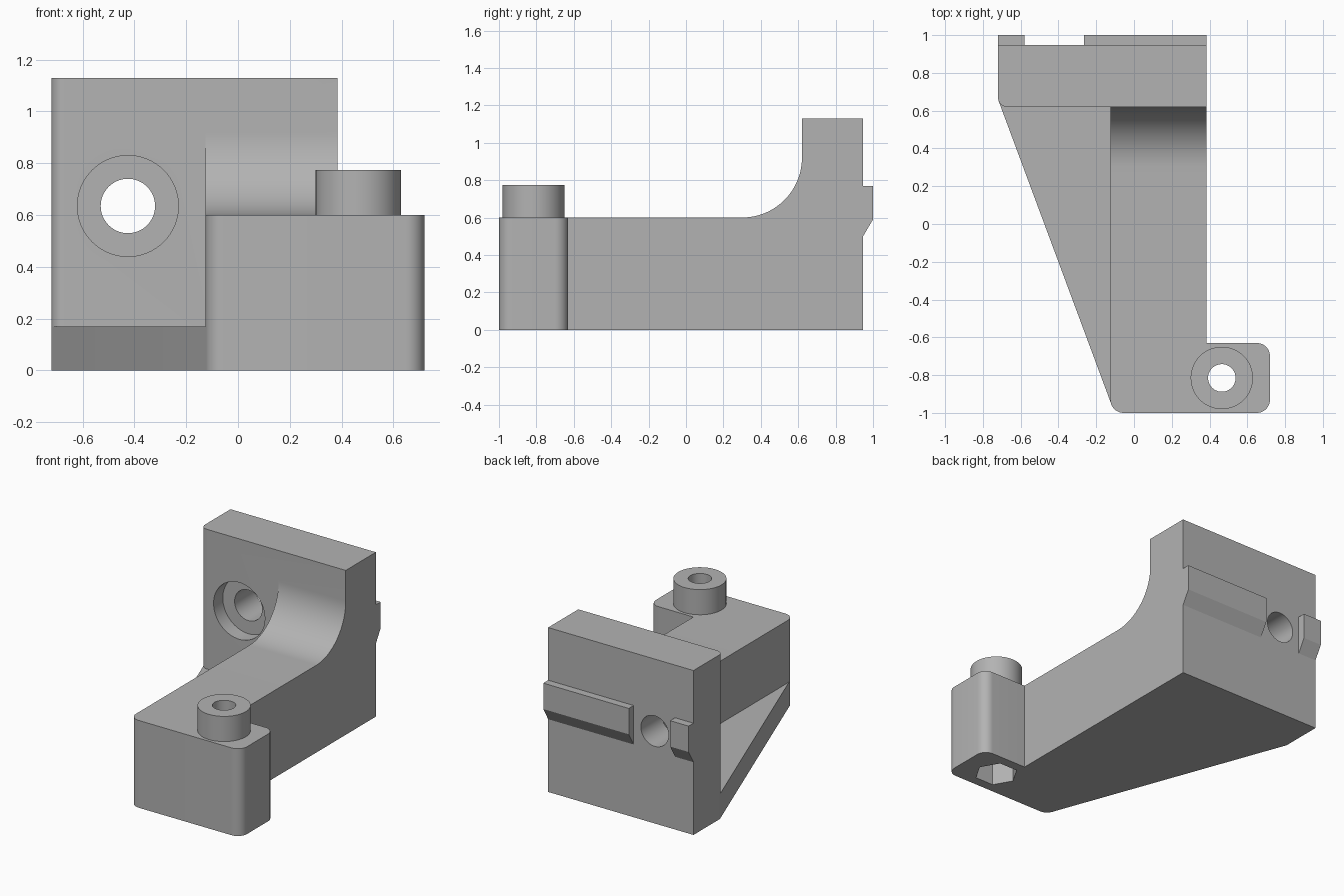
import bpy
import bmesh
from math import cos, sin, pi, radians
from mathutils import Vector

default = bpy.data.objects.get("Cube")
if default:
    bpy.data.objects.remove(default, do_unlink=True)

grey = bpy.data.materials.new("plain grey")
grey.use_nodes = True
COLOUR = (0.45, 0.45, 0.45, 1)
grey.diffuse_color = COLOUR
grey.node_tree.nodes["Principled BSDF"].inputs["Base Color"].default_value = COLOUR


def prism(name, outline, start, end, place):
    """Extrude a 2D outline from start to end; place maps (u, v, w) to xyz."""
    bm = bmesh.new()
    low = [bm.verts.new(place(u, v, start)) for u, v in outline]
    high = [bm.verts.new(place(u, v, end)) for u, v in outline]
    bm.faces.new(low)
    bm.faces.new(high)
    n = len(outline)
    for i in range(n):
        j = (i + 1) % n
        bm.faces.new((low[i], low[j], high[j], high[i]))
    bmesh.ops.recalc_face_normals(bm, faces=bm.faces)
    mesh = bpy.data.meshes.new(name)
    bm.to_mesh(mesh)
    bm.free()
    mesh.materials.append(grey)
    obj = bpy.data.objects.new(name, mesh)
    bpy.context.collection.objects.link(obj)
    return obj


def along_z(u, v, w):
    return Vector((u, v, w))


def along_x(u, v, w):
    return Vector((w, u, v))


def along_y(u, v, w):
    return Vector((u, w, v))


def arc(cx, cy, r, a0, a1, steps=10):
    angles = [radians(a0 + (a1 - a0) * i / steps) for i in range(steps + 1)]
    return [(cx + r * cos(a), cy + r * sin(a)) for a in angles]


def ring(cx, cy, r, sides=64):
    return [(cx + r * cos(2 * pi * i / sides), cy + r * sin(2 * pi * i / sides))
            for i in range(sides)]


def combine(target, other, operation):
    mod = target.modifiers.new(operation.title(), "BOOLEAN")
    mod.operation = operation
    mod.solver = "EXACT"
    mod.object = other
    bpy.context.view_layer.objects.active = target
    bpy.ops.object.modifier_apply(modifier=mod.name)
    bpy.data.objects.remove(other, do_unlink=True)


LEFT, RIGHT, INNER, FOOT_END = -0.72, 0.385, -0.125, 0.72
FRONT, PLATE_FRONT, PLATE_BACK = -1.0, 0.62, 0.947
ARM_TOP, PLATE_TOP = 0.6, 1.13
BOSS = (0.465, -0.815)
BOLT = (-0.425, 0.635)

# Upright plate with one softened front corner
plate_plan = arc(LEFT + 0.05, PLATE_FRONT + 0.05, 0.05, 180, 270) + [
    (RIGHT, PLATE_FRONT), (RIGHT, PLATE_BACK), (LEFT, PLATE_BACK)]
bracket = prism("bracket_body", plate_plan, 0, PLATE_TOP, along_z)

# Arm whose top sweeps up into the plate
arm_side = [(-0.67, 0), (0.8, 0), (0.8, 0.92)] + \
    arc(PLATE_FRONT - 0.32, ARM_TOP + 0.32, 0.32, 0, -90, 24) + [(-0.67, ARM_TOP)]
arm = prism("arm", arm_side, INNER, RIGHT, along_x)

# Foot block with rounded corners
r = 0.07
foot_plan = arc(INNER + r, FRONT + r, r, 180, 270) + \
    arc(FOOT_END - r, FRONT + r, r, 270, 360) + \
    arc(FOOT_END - r, -0.63 - r, r, 0, 90) + [(INNER, -0.63)]
foot = prism("foot", foot_plan, 0, ARM_TOP, along_z)

# Low triangular web beside the arm
web_plan = [(LEFT, 0.75), (LEFT, 0.67), (-0.717, 0.652),
            (-0.12, -0.954), (0, -0.9), (0, 0.75)]
web = prism("web", web_plan, 0, 0.17, along_z)

# Round boss on the foot
boss = prism("boss", ring(*BOSS, 0.165), 0.5, 0.773, along_z)

# Locating rail on the back, split around the bolt hole
rail_side = [(0.9, 0.5), (PLATE_BACK, 0.5), (1, 0.59), (1, 0.768), (0.9, 0.768)]
long_rail = prism("long_rail", rail_side, -0.265, RIGHT, along_x)
short_rail = prism("short_rail", rail_side, LEFT, -0.58, along_x)

for part in (arm, foot, web, boss, long_rail, short_rail):
    combine(bracket, part, "UNION")

# Counterbored bolt hole, boss hole and hexagonal nut pocket
cutters = (
    prism("bolt_hole", ring(*BOLT, 0.105), 0.5, 1.1, along_y),
    prism("counterbore", ring(*BOLT, 0.195), 0.5, PLATE_FRONT + 0.1, along_y),
    prism("boss_hole", ring(*BOSS, 0.073, 48), -0.1, 0.9, along_z),
    prism("nut_pocket", ring(*BOSS, 0.138, 6), -0.1, 0.3, along_z),
)
for cutter in cutters:
    cutter.hide_render = True
    combine(bracket, cutter, "DIFFERENCE")

bpy.ops.object.select_all(action="DESELECT")
bracket.select_set(True)
bpy.context.view_layer.objects.active = bracket
bpy.ops.object.shade_smooth_by_angle(angle=radians(25))
